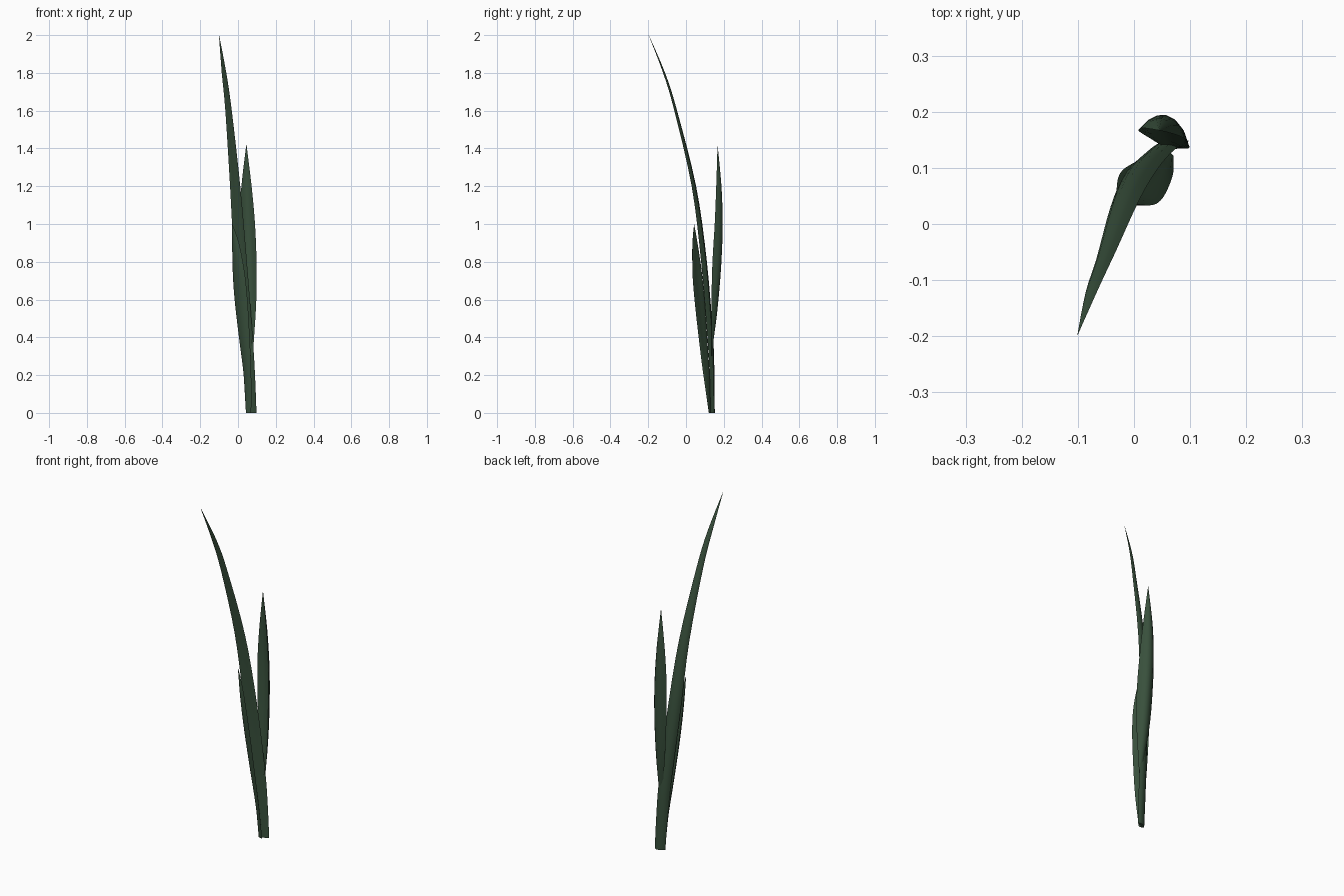
import bpy, bmesh, math
from mathutils import Vector

if "Cube" in bpy.data.objects:
    bpy.data.objects.remove(bpy.data.objects["Cube"])

green = bpy.data.materials.new("leaf_green")
green.diffuse_color = (0.04, 0.08, 0.045, 1)
green.use_nodes = True
green.node_tree.nodes["Principled BSDF"].inputs["Base Color"].default_value = green.diffuse_color


def resample(rows, per_span):
    """Catmull-Rom interpolation through the stations."""
    out = []
    for i in range(len(rows) - 1):
        a, b = rows[max(i - 1, 0)], rows[i]
        c, d = rows[i + 1], rows[min(i + 2, len(rows) - 1)]
        for k in range(per_span):
            t = k / per_span
            out.append([0.5 * (2 * q + (r - p) * t + (2 * p - 5 * q + 4 * r - s) * t * t
                               + (3 * q - p - 3 * r + s) * t ** 3)
                        for p, q, r, s in zip(a, b, c, d)])
    out.append(list(rows[-1]))
    return out


def leaf(name, stations, thickness, n=6):
    """Station: z, left edge x y, right edge x y, bow of the section."""
    bm = bmesh.new()
    rings = []
    for z, lx, ly, rx, ry, bow in resample(stations, 4):
        left, right = Vector((lx, ly, z)), Vector((rx, ry, z))
        across = right - left
        normal = Vector((-across.y, across.x, 0)).normalized()
        half = min(thickness, across.length * 0.25) / 2

        def point(u, side):
            arch = 4 * u * (1 - u)
            return left + across * u + normal * (arch * bow + side * half * math.sqrt(arch))
        pts = [point(i / n, 1) for i in range(n + 1)]
        pts += [point(i / n, -1) for i in range(n - 1, 0, -1)]
        rings.append([bm.verts.new(p) for p in pts])
    m = 2 * n
    for a, b in zip(rings, rings[1:]):
        for i in range(m):
            j = (i + 1) % m
            bm.faces.new((a[i], a[j], b[j], b[i]))
    bm.faces.new(rings[0])
    bm.faces.new(rings[-1])
    bmesh.ops.remove_doubles(bm, verts=bm.verts, dist=0.0002)
    bmesh.ops.recalc_face_normals(bm, faces=bm.faces)
    mesh = bpy.data.meshes.new(name)
    bm.to_mesh(mesh)
    bm.free()
    obj = bpy.data.objects.new(name, mesh)
    bpy.context.collection.objects.link(obj)
    mesh.materials.append(green)
    bpy.ops.object.select_all(action='DESELECT')
    obj.select_set(True)
    bpy.context.view_layer.objects.active = obj
    bpy.ops.object.shade_smooth_by_angle(angle=math.radians(50))


# Tall leaf arching forward
leaf("tall_leaf", [
    (0.00, 0.042, 0.130, 0.098, 0.148, 0.004),
    (0.20, 0.030, 0.125, 0.090, 0.145, 0.006),
    (0.40, 0.015, 0.113, 0.078, 0.138, 0.008),
    (0.80, -0.020, 0.080, 0.047, 0.105, 0.008),
    (1.20, -0.042, 0.030, 0.012, 0.048, 0.006),
    (1.60, -0.067, -0.062, -0.033, -0.050, 0.003),
    (1.80, -0.086, -0.121, -0.062, -0.112, 0.001),
    (2.00, -0.101, -0.198, -0.100, -0.197, 0.0)], 0.016)

# Upright leaf behind, growing out of the tall leaf's base
leaf("back_leaf", [
    (0.30, 0.068, 0.135, 0.078, 0.135, 0.0),
    (0.40, 0.050, 0.140, 0.085, 0.135, 0.006),
    (0.60, 0.025, 0.155, 0.097, 0.135, 0.020),
    (0.80, 0.012, 0.163, 0.098, 0.140, 0.030),
    (1.00, 0.008, 0.168, 0.090, 0.152, 0.028),
    (1.20, 0.018, 0.171, 0.072, 0.160, 0.016),
    (1.42, 0.044, 0.167, 0.045, 0.167, 0.0)], 0.014)

# Short leaf in front
leaf("short_leaf", [
    (0.00, 0.042, 0.130, 0.070, 0.122, 0.0),
    (0.20, 0.030, 0.125, 0.070, 0.092, -0.003),
    (0.40, 0.005, 0.112, 0.062, 0.067, -0.006),
    (0.60, -0.018, 0.098, 0.050, 0.045, -0.008),
    (0.75, -0.028, 0.083, 0.034, 0.034, -0.008),
    (0.90, -0.031, 0.061, 0.005, 0.035, -0.004),
    (1.00, -0.031, 0.043, -0.030, 0.043, 0.0)], 0.014)
